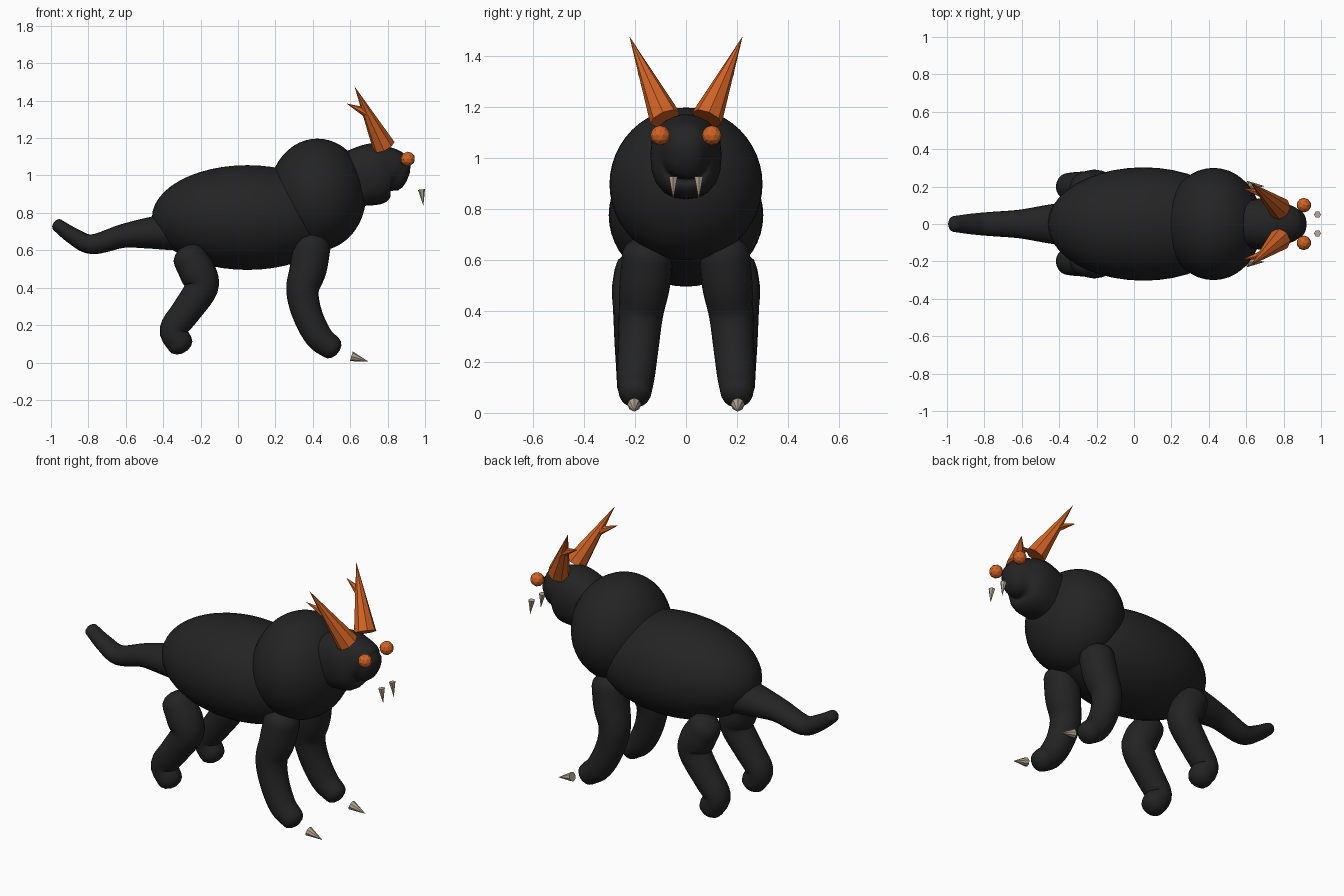
import bpy, bmesh, math
from mathutils import Vector

cube = bpy.data.objects.get("Cube")
if cube:
    bpy.data.objects.remove(cube, do_unlink=True)


def material(name, rgb):
    m = bpy.data.materials.new(name)
    m.use_nodes = True
    m.diffuse_color = (*rgb, 1)
    m.node_tree.nodes["Principled BSDF"].inputs["Base Color"].default_value = (*rgb, 1)
    return m


FUR = material("black_fur", (0.017, 0.017, 0.017))
ORANGE = material("burnt_orange", (0.64, 0.125, 0.018))
BONE = material("bone", (0.45, 0.39, 0.3))


def finish(name, bm, mat, smooth):
    bmesh.ops.recalc_face_normals(bm, faces=bm.faces)
    for f in bm.faces:
        f.smooth = smooth
    mesh = bpy.data.meshes.new(name)
    bm.to_mesh(mesh)
    bm.free()
    mesh.materials.append(mat)
    obj = bpy.data.objects.new(name, mesh)
    bpy.context.collection.objects.link(obj)
    return obj


def ellipsoid(name, centre, radii):
    bm = bmesh.new()
    bmesh.ops.create_uvsphere(bm, u_segments=40, v_segments=24, radius=1)
    bmesh.ops.scale(bm, vec=radii, verts=bm.verts)
    bmesh.ops.translate(bm, vec=centre, verts=bm.verts)
    return finish(name, bm, FUR, True)


def spike(name, base, tip, radius, sides, mat):
    """Flat-sided cone from a base centre to a tip."""
    base, tip = Vector(base), Vector(tip)
    axis = tip - base
    bm = bmesh.new()
    bmesh.ops.create_cone(bm, cap_ends=True, segments=sides, radius1=radius,
                          radius2=0, depth=axis.length)
    bmesh.ops.rotate(bm, cent=(0, 0, 0), verts=bm.verts,
                     matrix=axis.to_track_quat('Z', 'Y').to_matrix())
    bmesh.ops.translate(bm, vec=(base + tip) / 2, verts=bm.verts)
    return finish(name, bm, mat, False)


def limb(name, path, widen=1.0, square=1.0, cap=0.7, sides=20, steps=5):
    """Rounded tube along (x, y, z, radius) points."""
    pts = [Vector(p) for p in path]
    ext = [2 * pts[0] - pts[1]] + pts + [2 * pts[-1] - pts[-2]]
    line = []
    for a, b, c, d in zip(ext, ext[1:], ext[2:], ext[3:]):
        for i in range(steps):
            t = i / steps
            line.append(0.5 * (2 * b + (c - a) * t + (2 * a - 5 * b + 4 * c - d) * t ** 2
                               + (3 * b - a - 3 * c + d) * t ** 3))
    line.append(pts[-1])
    rings = []
    for i, p in enumerate(line):
        nxt, prev = line[min(i + 1, len(line) - 1)], line[max(i - 1, 0)]
        rings.append((p.xyz, (nxt - prev).xyz.normalized(), p.w))

    def dome(ring, sign):
        p, t, r = ring
        angles = [math.radians(a) for a in (25, 50, 75)]
        return [(p + t * sign * cap * r * math.sin(a), t, r * math.cos(a)) for a in angles]

    rings = dome(rings[0], -1)[::-1] + rings + dome(rings[-1], 1)
    bm = bmesh.new()
    loops = []
    for p, t, r in rings:
        side = Vector((0, 1, 0))
        side = (side - t * side.dot(t)).normalized()
        up = t.cross(side)
        loop = []
        for k in range(sides):
            a = 2 * math.pi * k / sides
            c, s = math.cos(a), math.sin(a)
            c = math.copysign(abs(c) ** square, c) * widen
            s = math.copysign(abs(s) ** square, s)
            loop.append(bm.verts.new(p + side * c * r + up * s * r))
        loops.append(loop)
    for a, b in zip(loops, loops[1:]):
        for k in range(sides):
            j = (k + 1) % sides
            bm.faces.new((a[k], a[j], b[j], b[k]))
    bm.faces.new(loops[0])
    bm.faces.new(loops[-1])
    return finish(name, bm, FUR, True)


# Torso, head and tail
ellipsoid("body", (0.05, 0, 0.775), (0.51, 0.303, 0.28))
ellipsoid("chest", (0.425, 0, 0.897), (0.26, 0.3, 0.3))
limb("head", [(0.55, 0, 0.97, 0.14), (0.73, 0, 1.008, 0.165),
              (0.82, 0, 1.02, 0.128), (0.868, 0, 1.005, 0.092)],
     widen=0.85, square=0.85, cap=0.5)
limb("tail", [(-0.36, 0, 0.7, 0.1), (-0.5, 0, 0.69, 0.08), (-0.62, 0, 0.675, 0.063),
              (-0.78, 0, 0.632, 0.053), (-0.88, 0, 0.675, 0.045), (-0.965, 0, 0.735, 0.035)],
     widen=1.2)

# Paired parts on the two flanks
for label, s in (("near", -1), ("far", 1)):
    limb(f"front_leg_{label}",
         [(0.395, s * 0.15, 0.62, 0.1), (0.375, s * 0.162, 0.5, 0.099),
          (0.345, s * 0.177, 0.385, 0.087), (0.37, s * 0.187, 0.26, 0.08),
          (0.43, s * 0.197, 0.14, 0.074), (0.5, s * 0.2, 0.079, 0.064)])
    limb(f"hind_leg_{label}",
         [(-0.26, s * 0.19, 0.56, 0.09), (-0.215, s * 0.193, 0.48, 0.098),
          (-0.195, s * 0.197, 0.4, 0.089), (-0.28, s * 0.2, 0.27, 0.08),
          (-0.345, s * 0.2, 0.175, 0.074), (-0.31, s * 0.2, 0.1, 0.07)], cap=0.75)
    spike(f"claw_{label}", (0.606, s * 0.203, 0.033), (0.698, s * 0.203, 0.005),
          0.027, 8, BONE)
    spike(f"fang_{label}", (0.981, s * 0.05, 0.925), (0.991, s * 0.05, 0.838),
          0.019, 6, BONE)
    spike(f"horn_{label}", (0.78, s * 0.082, 1.155), (0.623, s * 0.222, 1.476),
          0.062, 8, ORANGE)
    spike(f"horn_prong_{label}", (0.69, s * 0.163, 1.335), (0.58, s * 0.19, 1.385),
          0.027, 6, ORANGE)
    bm = bmesh.new()
    bmesh.ops.create_icosphere(bm, subdivisions=2, radius=0.039)
    bmesh.ops.translate(bm, vec=(0.908, s * 0.101, 1.088), verts=bm.verts)
    finish(f"eye_{label}", bm, ORANGE, False)
